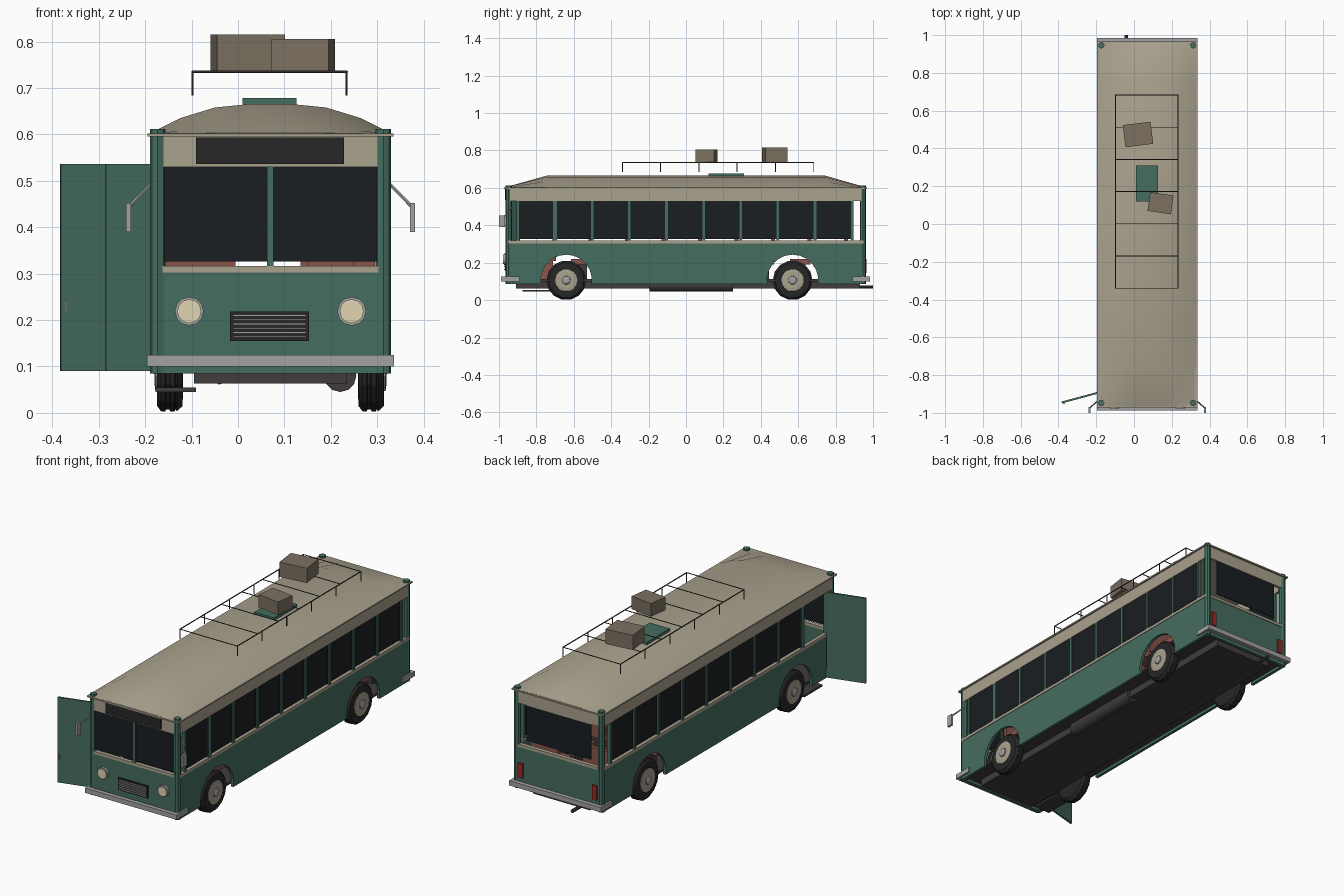
import bpy, bmesh, math
from mathutils import Vector

if "Cube" in bpy.data.objects:
    bpy.data.objects.remove(bpy.data.objects["Cube"])

CX = 0.07                       # body centre line
WHEEL_Y = (-0.64, 0.57)
AXLE_Z = 0.106


def mat(name, r, g, b):
    m = bpy.data.materials.new(name)
    m.diffuse_color = (r, g, b, 1)
    m.use_nodes = True
    m.node_tree.nodes["Principled BSDF"].inputs["Base Color"].default_value = m.diffuse_color
    return m


GREEN = mat("green_paint", 0.06, 0.155, 0.115)
CREAM = mat("cream_paint", 0.40, 0.36, 0.27)
GLASS = mat("dark_glass", 0.010, 0.013, 0.016)
BLACK = mat("black", 0.02, 0.02, 0.021)
DARK = mat("dark_metal", 0.05, 0.046, 0.044)
STEEL = mat("steel", 0.36, 0.36, 0.37)
LAMP = mat("lamp", 0.75, 0.66, 0.45)
RED = mat("red_lens", 0.35, 0.02, 0.02)
SEAT = mat("seat_cloth", 0.25, 0.09, 0.07)
CRATE = mat("crate", 0.20, 0.165, 0.12)


def finish(name, bm, m, smooth=False):
    bmesh.ops.recalc_face_normals(bm, faces=bm.faces)
    me = bpy.data.meshes.new(name)
    bm.to_mesh(me)
    bm.free()
    me.materials.append(m)
    ob = bpy.data.objects.new(name, me)
    bpy.context.collection.objects.link(ob)
    if smooth:
        bpy.context.view_layer.objects.active = ob
        bpy.ops.object.select_all(action='DESELECT')
        ob.select_set(True)
        bpy.ops.object.shade_smooth_by_angle(angle=math.radians(35))
    return ob


def box(name, x, y, z, m, rot=0):
    """Box from (min, max) ranges, optionally turned about z."""
    bm = bmesh.new()
    bmesh.ops.create_cube(bm, size=1)
    for v in bm.verts:
        v.co = Vector((v.co.x * (x[1] - x[0]), v.co.y * (y[1] - y[0]), v.co.z * (z[1] - z[0])))
    ob = finish(name, bm, m)
    ob.location = (sum(x) / 2, sum(y) / 2, sum(z) / 2)
    ob.rotation_euler.z = math.radians(rot)
    return ob


def rod(name, a, b, r, m, sides=6):
    a, b = Vector(a), Vector(b)
    bm = bmesh.new()
    bmesh.ops.create_cone(bm, cap_ends=True, segments=sides, radius1=r, radius2=r, depth=(b - a).length)
    ob = finish(name, bm, m, sides > 8)
    ob.location = (a + b) / 2
    ob.rotation_euler = (b - a).to_track_quat('Z', 'Y').to_euler()
    return ob


def lathe_x(name, profile, loc, m, sides=14):
    """Revolve (x, radius) points about the x axis."""
    bm = bmesh.new()
    rings = [[bm.verts.new((x, r * math.cos(t), r * math.sin(t)))
              for t in (2 * math.pi * i / sides for i in range(sides))] for x, r in profile]
    for p, q in zip(rings, rings[1:]):
        for i in range(sides):
            j = (i + 1) % sides
            bm.faces.new((p[i], p[j], q[j], q[i]))
    bm.faces.new(rings[0])
    bm.faces.new(rings[-1])
    ob = finish(name, bm, m)
    ob.location = loc
    return ob


# Lower side panels with wheel arches
R = 0.137
a0 = math.asin((0.085 - AXLE_Z) / R)
outline = [(-0.95, 0.305), (-0.95, 0.085)]
for wy in WHEEL_Y:
    for i in range(13):
        t = math.pi - a0 - i / 12 * (math.pi - 2 * a0)
        outline.append((wy + R * math.cos(t), AXLE_Z + R * math.sin(t)))
outline += [(0.95, 0.085), (0.95, 0.305)]
for s in (-1, 1):
    bm = bmesh.new()
    f = bm.faces.new([bm.verts.new((CX + s * 0.257, y, z)) for y, z in outline])
    new = bmesh.ops.extrude_face_region(bm, geom=[f])["geom"]
    bmesh.ops.translate(bm, vec=(-s * 0.015, 0, 0), verts=[v for v in new if isinstance(v, bmesh.types.BMVert)])
    finish("side_panel", bm, GREEN)

# Side sills, upper bands, window posts and panes
edges = [-0.90] + [-0.70 + 0.1985 * i for i in range(9)]
for s in (-1, 1):
    def xr(a, b):
        return tuple(sorted((CX + s * a, CX + s * b)))
    box("side_sill", xr(0.242, 0.26), (-0.95, 0.95), (0.303, 0.318), CREAM)
    box("side_band", xr(0.242, 0.257), (-0.95, 0.95), (0.53, 0.598), CREAM)
    for i, y in enumerate(edges):
        w = 0.011 if i == 1 else 0.007
        box("window_post", xr(0.242, 0.258), (y - w, y + w), (0.318, 0.53), GREEN)
    for i in range(9):
        if s == 1 or i > 0:                     # doorway bay has no pane
            box("side_window", xr(0.247, 0.252), (edges[i], edges[i + 1]), (0.326, 0.532), GLASS)
    # Corner posts
    for y in (-0.948, 0.946):
        rod("corner_post", (CX + s * 0.243, y, 0.085), (CX + s * 0.243, y, 0.612), 0.017, GREEN, 8)

# Front and rear end walls
for tag, y in (("front", (-0.96, -0.945)), ("rear", (0.943, 0.958))):
    box(tag + "_panel", (CX - 0.25, CX + 0.25), y, (0.085, 0.305), GREEN)
    box(tag + "_sill", (CX - 0.233, CX + 0.233), (y[0] - 0.003, y[1] + 0.003), (0.303, 0.317), CREAM)
    box(tag + "_band", (CX - 0.233, CX + 0.233), y, (0.53, 0.598), CREAM)
for s in (-1, 1):
    a, b = sorted((CX + s * 0.006, CX + s * 0.231))
    box("windshield", (a, b), (-0.955, -0.95), (0.326, 0.532), GLASS)
box("windshield_divider", (CX - 0.007, CX + 0.007), (-0.963, -0.945), (0.317, 0.532), GREEN)
box("rear_window", (CX - 0.187, CX + 0.187), (0.948, 0.953), (0.343, 0.53), GLASS)
box("destination_board", (-0.09, 0.228), (-0.968, -0.955), (0.536, 0.593), BLACK)

# Domed roof: arched cross-section flattening toward both ends
arc = [(-0.262, 0), (-0.195, 0.034), (-0.12, 0.057), (-0.045, 0.0645),
       (0.045, 0.0645), (0.12, 0.057), (0.195, 0.034), (0.262, 0)]
bm = bmesh.new()
rings = []
for y, k in ((-0.965, 0.03), (-0.93, 0.2), (-0.745, 1), (0.745, 1), (0.925, 0.2), (0.96, 0.03)):
    rings.append([bm.verts.new((CX + x, y, 0.601 + z * k)) for x, z in arc])
for p, q in zip(rings, rings[1:]):
    for i in range(len(arc)):
        j = (i + 1) % len(arc)
        bm.faces.new((p[i], p[j], q[j], q[i]))
bm.faces.new(rings[0])
bm.faces.new(rings[-1])
finish("roof", bm, CREAM, True)
box("roof_gutter", (CX - 0.265, CX + 0.265), (-0.972, 0.967), (0.595, 0.602), CREAM)
box("roof_hatch", (0.01, 0.126), (0.12, 0.31), (0.655, 0.678), GREEN)

# Roof rack and luggage
for x in (-0.098, 0.234):
    rod("rack_rail", (x, -0.34, 0.735), (x, 0.683, 0.735), 0.003, DARK)
    for i in range(6):
        y = -0.34 + 0.2046 * i
        rod("rack_post", (x, y, 0.684), (x, y, 0.735), 0.0025, DARK)
for i in range(7):
    y = -0.34 + 0.1705 * i
    rod("rack_crossbar", (-0.098, y, 0.735), (0.234, y, 0.735), 0.0025, DARK)
box("luggage_large", (-0.053, 0.095), (0.415, 0.533), (0.738, 0.815), CRATE, 7)
box("luggage_small", (0.078, 0.203), (0.06, 0.16), (0.738, 0.806), CRATE, -8)

# Floor, chassis, exhaust and tank
box("floor", (CX - 0.243, CX + 0.243), (-0.945, 0.943), (0.1, 0.112), DARK)
box("chassis", (-0.095, 0.235), (-0.91, 0.93), (0.063, 0.1), DARK)
rod("exhaust_pipe", (-0.04, 0.3, 0.07), (-0.04, 1.0, 0.07), 0.009, DARK, 8)
rod("fuel_tank", (0.22, -0.195, 0.08), (0.22, 0.25, 0.08), 0.035, DARK, 12)
box("entry_step", (-0.178, -0.09), (-0.875, -0.725), (0.045, 0.055), DARK)

# Wheels and axles
tyre = [(-0.028, 0.078), (-0.027, 0.094), (-0.019, 0.105), (-0.010, 0.106), (-0.008, 0.101), (-0.001, 0.101),
        (0.001, 0.106), (0.010, 0.106), (0.012, 0.101), (0.016, 0.105), (0.027, 0.094), (0.028, 0.078)]
for y in WHEEL_Y:
    rod("axle", (-0.13, y, AXLE_Z), (0.27, y, AXLE_Z), 0.014, DARK, 8)
    for s in (-1, 1):
        at = (CX + s * 0.217, y, AXLE_Z)
        lathe_x("tyre", tyre, at, BLACK)
        lathe_x("wheel_rim", [(s * 0.02, 0.062), (s * 0.031, 0.06), (s * 0.033, 0.045)], at, CREAM)
        lathe_x("hub_cap", [(s * 0.03, 0.024), (s * 0.038, 0.022), (s * 0.042, 0.012)], at, STEEL, 10)

# Bumpers wrapping round the corners
for tag, out, inn, end in (("front", -0.988, -0.966, -0.89), ("rear", 0.985, 0.963, 0.89)):
    box(tag + "_bumper", (CX - 0.266, CX + 0.266), sorted((out, inn)), (0.1, 0.125), STEEL)
    for s in (-1, 1):
        box("bumper_end", sorted((CX + s * 0.255, CX + s * 0.266)), sorted((inn, end)), (0.1, 0.125), STEEL)

# Grille, head lamps, tail lamps, mirrors
box("grille", (-0.017, 0.153), (-0.968, -0.955), (0.155, 0.219), BLACK)
for i in range(6):
    z = 0.164 + i * 0.0092
    box("grille_bar", (-0.011, 0.147), (-0.972, -0.965), (z - 0.0018, z + 0.0018), STEEL)
for s in (-1, 1):
    x = CX + s * 0.175
    rod("headlamp_ring", (x, -0.95, 0.219), (x, -0.972, 0.219), 0.031, STEEL, 12)
    rod("headlamp", (x, -0.95, 0.219), (x, -0.978, 0.219), 0.026, LAMP, 12)
    x = CX + s * 0.215
    box("tail_lamp", (x - 0.014, x + 0.014), (0.955, 0.966), (0.145, 0.22), RED)
    tip = (CX + s * 0.306, -0.975, 0.443)
    rod("mirror_arm", (CX + s * 0.255, -0.93, 0.495), tip, 0.004, STEEL)
    box("mirror", (tip[0] - 0.005, tip[0] + 0.005), (-1.0, -0.968), (0.39, 0.452), STEEL)

# Open entry door of two leaves, hinged at the front corner
hinge, free = Vector((-0.19, -0.893)), Vector((-0.383, -0.945))
mid, turn = (hinge + free) / 2, math.degrees(math.atan2(hinge.y - free.y, hinge.x - free.x))
for c in (hinge.lerp(free, 0.25), hinge.lerp(free, 0.75)):
    box("door_leaf", (c.x - 0.0495, c.x + 0.0495), (c.y - 0.005, c.y + 0.005), (0.09, 0.536), GREEN, turn)
box("door_handle", (-0.373, -0.368), (-0.956, -0.938), (0.216, 0.242), STEEL)

# Benches, driver seat and steering wheel
for i in range(8):
    y = -0.56 + 0.195 * i
    for x in ((-0.16, -0.005), (0.135, 0.295)):
        box("seat_cushion", x, (y - 0.055, y + 0.055), (0.19, 0.22), SEAT)
        box("seat_back", x, (y + 0.04, y + 0.06), (0.21, 0.36), SEAT)
        box("seat_leg", (x[0] + 0.06, x[1] - 0.06), (y - 0.03, y + 0.03), (0.112, 0.19), DARK)
box("driver_seat", (0.15, 0.25), (-0.80, -0.71), (0.112, 0.22), SEAT)
box("driver_seat_back", (0.15, 0.25), (-0.715, -0.695), (0.21, 0.36), SEAT)
rod("steering_column", (0.2, -0.92, 0.18), (0.2, -0.86, 0.275), 0.006, DARK)
rod("steering_wheel", (0.2, -0.862, 0.272), (0.2, -0.857, 0.28), 0.04, BLACK, 12)
